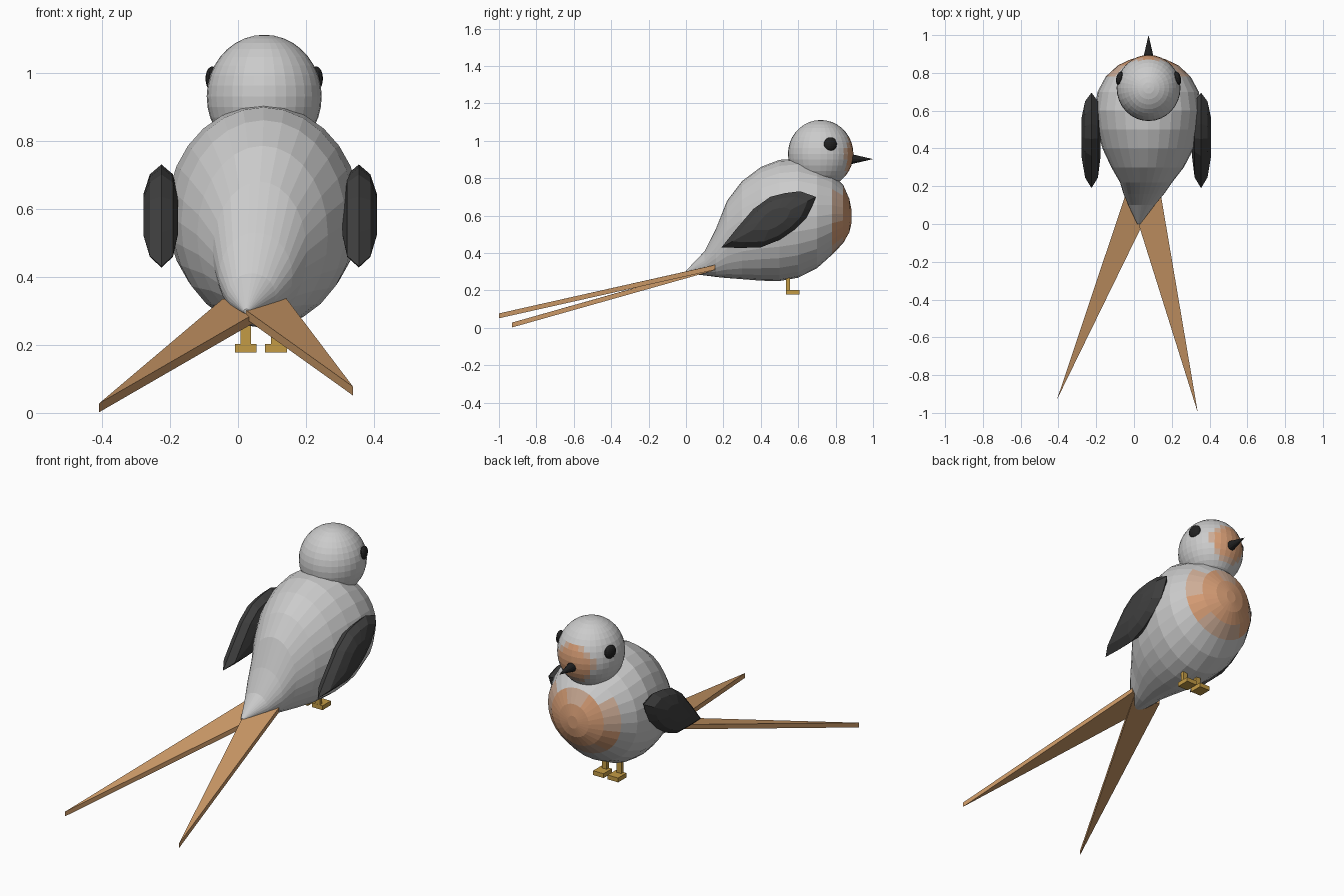
import bpy, bmesh, math
from mathutils import Vector, Matrix

if "Cube" in bpy.data.objects:
    bpy.data.objects.remove(bpy.data.objects["Cube"])


def material(name, rgb):
    m = bpy.data.materials.new(name)
    m.diffuse_color = (*rgb, 1)
    m.use_nodes = True
    m.node_tree.nodes["Principled BSDF"].inputs["Base Color"].default_value = m.diffuse_color
    return m


GREY = material("grey", (0.6, 0.6, 0.6))
MID = material("pale_orange", (0.62, 0.42, 0.31))
ORANGE = material("orange", (0.68, 0.34, 0.18))
BLACK = material("black", (0.015, 0.015, 0.015))
DARK = material("charcoal", (0.05, 0.05, 0.05))
TAIL = material("tail_orange", (0.62, 0.33, 0.14))
GOLD = material("gold", (0.55, 0.33, 0.06))


def finish(name, bm, *mats):
    bmesh.ops.recalc_face_normals(bm, faces=bm.faces)
    me = bpy.data.meshes.new(name)
    bm.to_mesh(me)
    bm.free()
    for m in mats:
        me.materials.append(m)
    ob = bpy.data.objects.new(name, me)
    bpy.context.collection.objects.link(ob)
    return ob


def loft(bm, rings):
    """Skin a list of closed point rings and cap both ends."""
    loops = [[bm.verts.new(p) for p in r] for r in rings]
    n = len(loops[0])
    for a, b in zip(loops, loops[1:]):
        for i in range(n):
            j = (i + 1) % n
            bm.faces.new((a[i], a[j], b[j], b[i]))
    bm.faces.new(loops[0])
    bm.faces.new(loops[-1])


def patch(bm, centre, radii):
    """Colour faces inside an ellipsoid, with a paler border."""
    for f in bm.faces:
        d = f.calc_center_median() - Vector(centre)
        r = math.sqrt(sum((d[k] / radii[k]) ** 2 for k in range(3)))
        f.material_index = 2 if r < 0.85 else 1 if r < 1.08 else 0


# Body: elliptical sections along y (y, z low, z high, half width, centre x)
sections = [
    (0.00, .292, .305, .008, .025), (0.10, .280, .41, .070, .040),
    (0.16, .272, .53, .108, .052), (0.22, .266, .68, .138, .064),
    (0.30, .260, .785, .192, .072), (0.40, .252, .86, .242, .075),
    (0.50, .250, .898, .270, .075), (0.60, .268, .905, .284, .075),
    (0.70, .318, .87, .268, .075), (0.78, .390, .825, .225, .075),
    (0.84, .452, .765, .160, .075), (0.873, .510, .69, .090, .075),
    (0.885, .560, .63, .030, .075)]
N = 28
bm = bmesh.new()
loft(bm, [[(cx + w * math.cos(2 * math.pi * i / N), y,
            (lo + hi) / 2 + (hi - lo) / 2 * math.sin(2 * math.pi * i / N))
           for i in range(N)] for y, lo, hi, w, cx in sections])
patch(bm, (0.075, 0.88, 0.57), (0.24, 0.20, 0.18))
finish("body", bm, GREY, MID, ORANGE)


def ellipsoid(name, centre, radii, mats, seg=28, rings=16, patch_args=None):
    bm = bmesh.new()
    bmesh.ops.create_uvsphere(bm, u_segments=seg, v_segments=rings, radius=1,
                              matrix=Matrix.LocRotScale(Vector(centre), None, Vector(radii)))
    if patch_args:
        patch(bm, *patch_args)
    return finish(name, bm, *mats)


# Head with coloured face
ellipsoid("head", (0.077, 0.72, 0.93), (0.169, 0.175, 0.181),
          (GREY, MID, ORANGE), 32, 18, ((0.077, 0.88, 0.92), (0.105, 0.1, 0.105)))

# Beak
bm = bmesh.new()
bmesh.ops.create_cone(bm, cap_ends=True, segments=12, radius1=0.03, radius2=0, depth=0.13,
                      matrix=Matrix.Translation((0.077, 0.935, 0.902)) @ Matrix.Rotation(-math.pi / 2, 4, 'X'))
finish("beak", bm, BLACK)

# Eyes
for side, s in (("left", -1), ("right", 1)):
    eye = ellipsoid(side + "_eye", (0, 0, 0), (0.018, 0.036, 0.036), (BLACK,), 16, 10)
    eye.location = (0.077 + s * 0.153, 0.772, 0.982)
    eye.rotation_euler.z = s * 0.25

# Wings: teardrop outline swollen into a lens
outline = [(.19, .43), (.29, .427), (.40, .43), (.50, .47), (.58, .525), (.645, .59),
           (.67, .64), (.695, .70), (.61, .73), (.53, .72), (.45, .70), (.36, .635), (.27, .53)]
layers = [(0.4, -.048), (0.8, -.034), (1, 0), (0.8, .034), (0.4, .053)]
for side, s in (("left", -1), ("right", 1)):
    bm = bmesh.new()
    loft(bm, [[(0.065 + s * (0.29 + dx), .47 + (y - .47) * k, .585 + (z - .585) * k)
               for y, z in outline] for k, dx in layers])
    finish(side + "_wing", bm, DARK)

# Tail streamers: long thin triangular wedges (top corners, vertical thickness)
streamers = {
    "left": [(-.045, .155, .335), (.115, .14, .33), (-.408, -.93, .028)],
    "right": [(.142, .155, .336), (-.02, .14, .333), (.338, -1.0, .077)]}
for side, tri in streamers.items():
    bm = bmesh.new()
    loft(bm, [[(x, y, z - t) for x, y, z in tri] for t in (0, 0.026)])
    finish(side + "_tail_streamer", bm, TAIL)


# Legs and feet
def box(name, lo, hi, mat):
    lo, hi = Vector(lo), Vector(hi)
    bm = bmesh.new()
    bmesh.ops.create_cube(bm, size=1, matrix=Matrix.LocRotScale((lo + hi) / 2, None, hi - lo))
    finish(name, bm, mat)


for side, x in (("left", 0.023), ("right", 0.112)):
    box(side + "_leg", (x - .015, .535, .19), (x + .015, .555, .30), GOLD)
    box(side + "_foot", (x - .032, .534, .178), (x + .032, .607, .202), GOLD)
